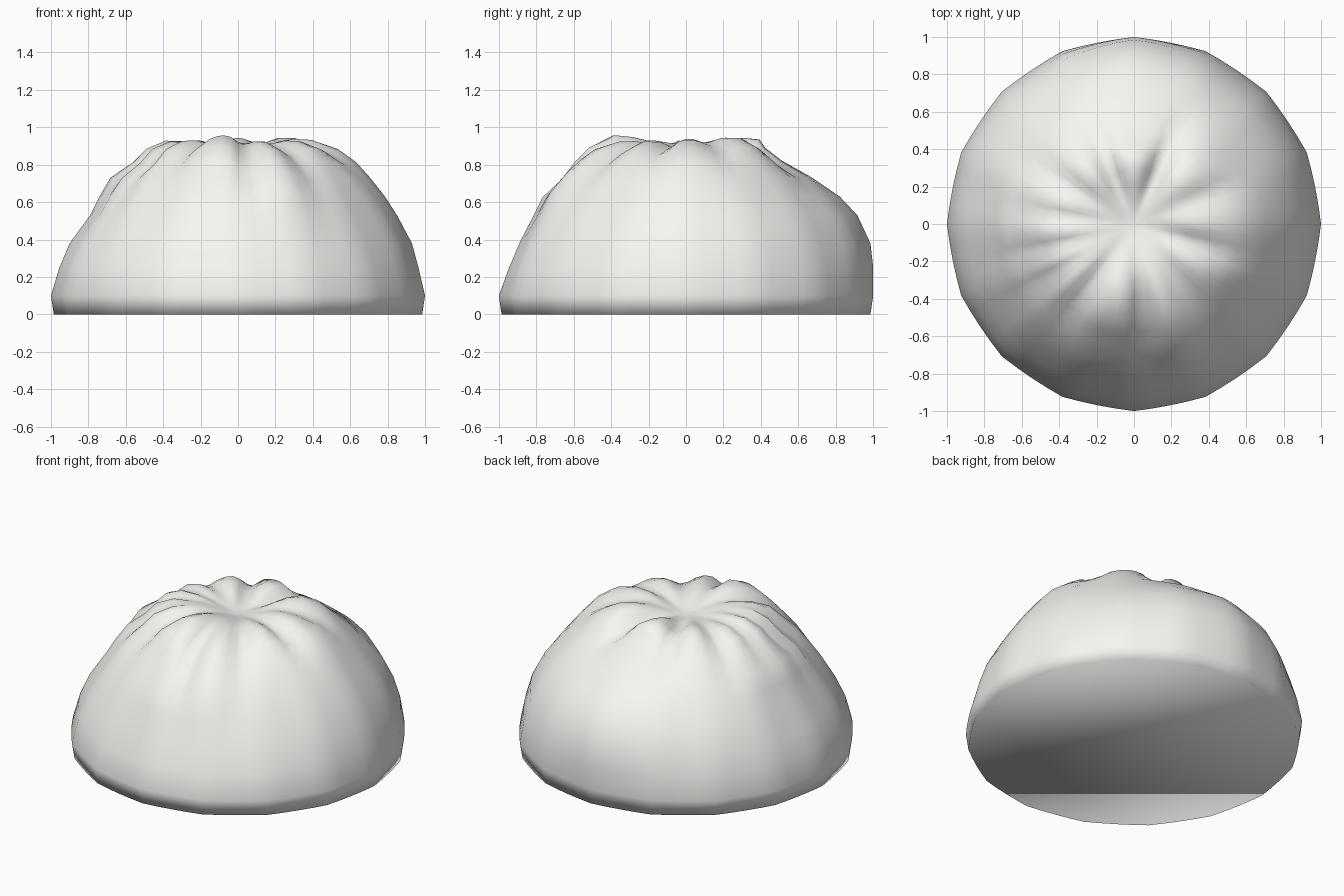
import bpy, bmesh, math

if "Cube" in bpy.data.objects:
    bpy.data.objects.remove(bpy.data.objects["Cube"])

# Flank radii by height, at eight directions 45 degrees apart, from +x round to -y
FLANK = [
    (0.00, [.985] * 8),
    (0.10, [1.0] * 8),
    (0.25, [.965, .975, 1.0, .97, .955, .96, .945, .955]),
    (0.38, [.93, .935, .985, .93, .90, .90, .89, .90]),
    (0.53, [.85, .86, .915, .845, .79, .81, .815, .81]),
    (0.63, [.785, .77, .82, .76, .74, .74, .765, .74]),
    (0.73, [.705, .68, .67, .67, .68, .66, .665, .66]),
    (0.81, [.63, .58, .51, .56, .56, .57, .60, .57]),
    (0.875, [.53, .49, .42, .47, .49, .50, .52, .49]),
]
# Crown rings near the gathered top
CROWN = [(0.92, .39), (0.935, .30), (0.93, .22), (0.905, .14), (0.885, .07)]
CENTRE_Z = 0.86
SEGMENTS = 64
SIDES = 16

# Pleat grooves: angle in degrees, depth, half width, radius where deepest
GROOVES = [(22, .04, .07, .4), (66, .09, .06, .33), (114, .08, .06, .30),
           (150, .06, .07, .35), (174, .05, .05, .35), (196, .06, .05, .45),
           (211, .05, .05, .5), (234, .06, .06, .42), (276, .08, .06, .48),
           (308, .06, .08, .40), (343, .06, .06, .36)]
# Soft swellings of the dough: angle, radius, size, height
LUMPS = [(203, .43, .10, .03), (262, .42, .10, .03), (291, .70, .12, .03),
         (38, .45, .12, .015)]


def flank_radius(radii, angle):
    """Smoothly blend the eight directional radii."""
    t = angle / (2 * math.pi) * 8
    i = int(t) % 8
    s = t - int(t)
    s = s * s * (3 - 2 * s)
    return radii[i] * (1 - s) + radii[(i + 1) % 8] * s


def offset(angle, r):
    """Inward depth of pleats and swellings at a point."""
    x, y = r * math.cos(angle), r * math.sin(angle)
    total = 0.0
    for deg, d, width, mid in GROOVES:
        t = math.radians(deg)
        along = x * math.cos(t) + y * math.sin(t)
        across = y * math.cos(t) - x * math.sin(t)
        total += d * math.exp(-(across / width) ** 2 - ((along - mid) / 0.22) ** 2)
    for deg, rad, size, h in LUMPS:
        t = math.radians(deg)
        dist = math.hypot(x - rad * math.cos(t), y - rad * math.sin(t))
        total -= h * math.exp(-(dist / size) ** 2)
    return (total - 0.015 * math.exp(-((r - .4) / .2) ** 2)) * min(1, r / 0.2)


def polygon_radius(angle):
    """Radius of a softened unit polygon with vertices on the axes."""
    step = 2 * math.pi / SIDES
    flat = math.cos(step / 2) / math.cos(angle % step - step / 2)
    return 0.4 + 0.6 * flat


bm = bmesh.new()

# Folded dough: stacked rings
rings = []
for z, radii in FLANK + [(z, [r] * 8) for z, r in CROWN]:
    ring = []
    for i in range(SEGMENTS):
        a = 2 * math.pi * i / SEGMENTS
        r = flank_radius(radii, a)
        d = offset(a, r) if z > 0.3 else 0.0
        rr = r * polygon_radius(a) - d * 0.6 * r
        ring.append(bm.verts.new((rr * math.cos(a), rr * math.sin(a), z - d * 0.95)))
    rings.append(ring)

for low, high in zip(rings, rings[1:]):
    for i in range(SEGMENTS):
        j = (i + 1) % SEGMENTS
        bm.faces.new((low[i], low[j], high[j], high[i]))

# Dimple where the pleats meet, and flat underside
tip = bm.verts.new((0, 0, CENTRE_Z))
for i in range(SEGMENTS):
    bm.faces.new((rings[-1][i], rings[-1][(i + 1) % SEGMENTS], tip))
bm.faces.new(list(reversed(rings[0])))

for f in bm.faces:
    f.smooth = True
mesh = bpy.data.meshes.new("steamed_bun")
bm.to_mesh(mesh)
bm.free()
bun = bpy.data.objects.new("steamed_bun", mesh)
bpy.context.collection.objects.link(bun)

# Pale dough colour
dough = bpy.data.materials.new("dough")
dough.diffuse_color = (0.93, 0.92, 0.89, 1)
dough.use_nodes = True
dough.node_tree.nodes["Principled BSDF"].inputs["Base Color"].default_value = dough.diffuse_color
mesh.materials.append(dough)
